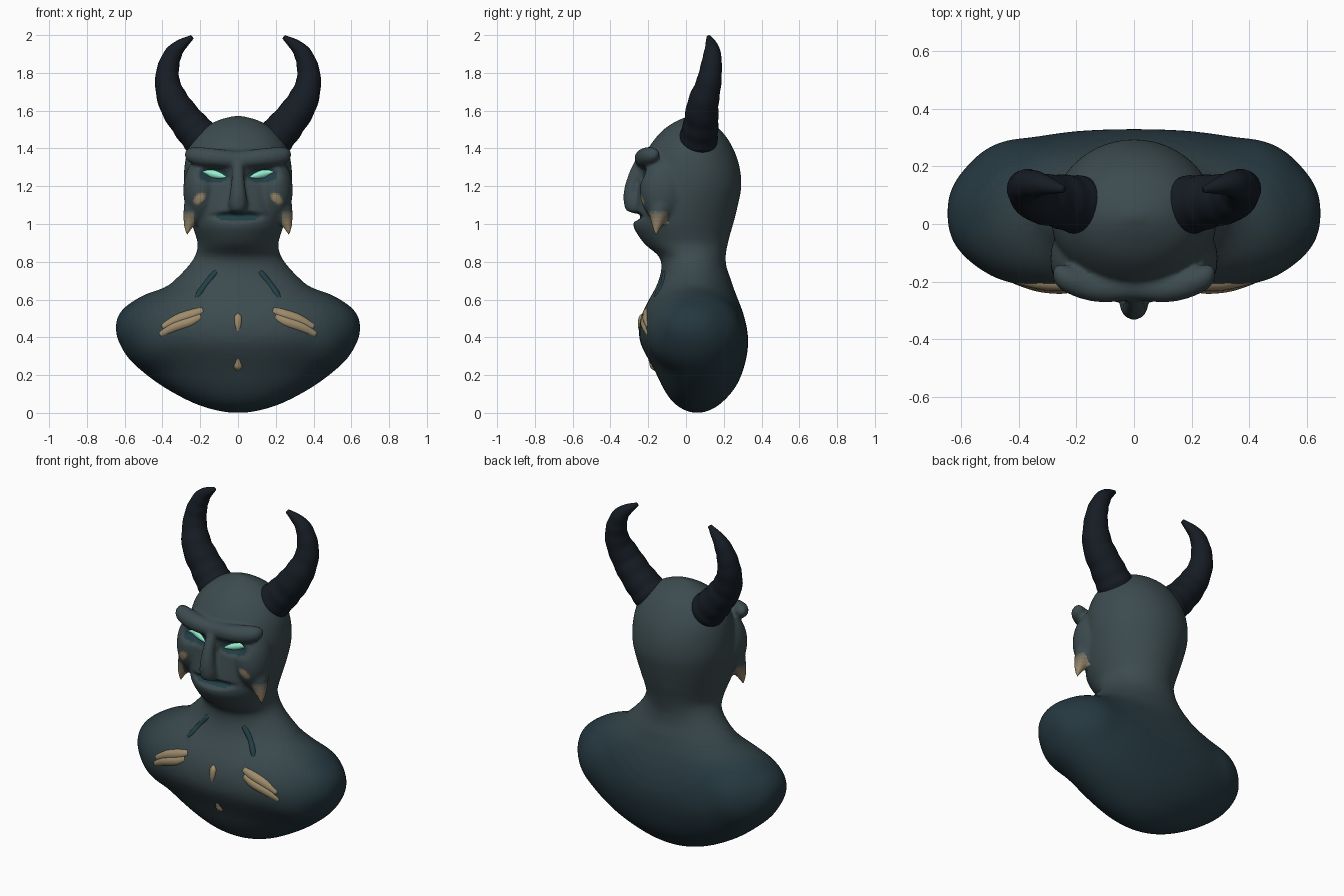
import bpy, bmesh, math
from mathutils import Vector, Matrix
from mathutils.bvhtree import BVHTree

if "Cube" in bpy.data.objects:
    bpy.data.objects.remove(bpy.data.objects["Cube"])


def material(name, rgb):
    m = bpy.data.materials.new(name)
    m.diffuse_color = (*rgb, 1)
    m.use_nodes = True
    m.node_tree.nodes["Principled BSDF"].inputs["Base Color"].default_value = m.diffuse_color
    return m


def mix(a, b, t):
    return [p + (q - p) * t for p, q in zip(a, b)]


LIGHT, DEEP, TAN = (0.046, 0.071, 0.078), (0.018, 0.039, 0.050), (0.34, 0.26, 0.15)
STEPS = 12
SKINS = [material(f"skin_{i}", mix(LIGHT, DEEP, i / (STEPS - 1))) for i in range(STEPS)]
TIPS = [material(f"spike_{i}", mix(LIGHT, TAN, (i + 1) / 6)) for i in range(6)]
HORN = material("horn", (0.008, 0.012, 0.018))
BONE = material("bone", TAN)
TEAL = material("teal", (0.016, 0.050, 0.062))
GLOW = material("glow", (0.30, 0.85, 0.62))


def smooth_rows(rows, steps):
    """Catmull-Rom through rows of numbers."""
    out = []
    for i in range(len(rows) - 1):
        a, b, c, d = (rows[max(0, min(len(rows) - 1, i + k))] for k in (-1, 0, 1, 2))
        for s in range(steps):
            t = s / steps
            out.append([0.5 * (2 * q + (r - p) * t + (2 * p - 5 * q + 4 * r - u) * t * t
                               + (3 * q - p - 3 * r + u) * t ** 3)
                        for p, q, r, u in zip(a, b, c, d)])
    out.append(list(rows[-1]))
    return out


def skin_rings(bm, rings):
    loops = [[bm.verts.new(p) for p in ring] for ring in rings]
    n = len(loops[0])
    for a, b in zip(loops, loops[1:]):
        for i in range(n):
            bm.faces.new((a[i], a[(i + 1) % n], b[(i + 1) % n], b[i]))
    bm.faces.new(loops[0][::-1])
    bm.faces.new(loops[-1])


def tube(bm, rows, steps=6, sides=16, ridge=0.0, waves=0):
    """Sweep a circle along rows of (x, y, z, radius)."""
    pts = smooth_rows(rows, steps)
    rings = []
    for i, p in enumerate(pts):
        t = (Vector(pts[min(i + 1, len(pts) - 1)][:3]) - Vector(pts[max(i - 1, 0)][:3])).normalized()
        u = t.cross(Vector((0, 1, 0))).normalized()
        v = u.cross(t)
        r = max(p[3], 0.003) * (1 + ridge * math.sin(2 * math.pi * waves * i / len(pts)))
        rings.append([Vector(p[:3]) + r * (u * math.cos(a) + v * math.sin(a))
                      for a in (2 * math.pi * k / sides for k in range(sides))])
    skin_rings(bm, rings)


def ellipsoid(bm, loc, size, roll=0.0):
    m = Matrix.Translation(loc) @ Matrix.Rotation(roll, 4, 'Y') @ Matrix.Diagonal((*size, 1))
    bmesh.ops.create_icosphere(bm, subdivisions=4, radius=1, matrix=m)


def finish(bm, name, mats=()):
    bmesh.ops.recalc_face_normals(bm, faces=bm.faces)
    me = bpy.data.meshes.new(name)
    bm.to_mesh(me)
    bm.free()
    me.polygons.foreach_set("use_smooth", [True] * len(me.polygons))
    ob = bpy.data.objects.new(name, me)
    bpy.context.collection.objects.link(ob)
    me.materials.clear()
    for m in mats:
        me.materials.append(m)
    return ob


# Torso, neck and head: z, half width, front y, back y, squareness
PROFILE = [
    (-.006, .05, .03, .09, 2), (.025, .18, -.035, .155, 2), (.07, .285, -.085, .21, 2),
    (.145, .415, -.13, .27, 2.1), (.23, .525, -.168, .305, 2.2), (.31, .595, -.215, .325, 2.35),
    (.38, .638, -.248, .332, 2.45), (.45, .655, -.252, .324, 2.45), (.54, .628, -.228, .30, 2.3),
    (.615, .52, -.188, .27, 2.1), (.655, .41, -.165, .255, 2), (.70, .34, -.145, .24, 2),
    (.77, .27, -.13, .215, 2), (.83, .228, -.145, .21, 2), (.89, .213, -.215, .22, 2),
    (.95, .228, -.26, .235, 2), (1.0, .244, -.28, .25, 2), (1.1, .268, -.268, .275, 2),
    (1.2, .284, -.252, .293, 2), (1.3, .284, -.24, .284, 2), (1.4, .262, -.20, .25, 2),
    (1.49, .20, -.13, .19, 2), (1.545, .115, -.05, .115, 2), (1.573, .02, .02, .04, 2)]


def body_ring(z, w, front, back, n, sides=64):
    c, b = (front + back) / 2, (back - front) / 2
    ring = []
    for k in range(sides):
        a = 2 * math.pi * k / sides
        ca, sa = math.cos(a), math.sin(a)
        ring.append((math.copysign(abs(ca) ** (2 / n), ca) * w,
                     c + math.copysign(abs(sa) ** (2 / n), sa) * b, z))
    return ring


bm = bmesh.new()
skin_rings(bm, [body_ring(*r) for r in smooth_rows(PROFILE, 4)])
# Brow ridge and nose
half = [(.282, -.165, 1.378, .010), (.262, -.17, 1.372, .034), (.215, -.195, 1.36, .049),
        (.12, -.222, 1.35, .05)]
tube(bm, half + [(0, -.218, 1.34, .048)] + [(-x, y, z, r) for x, y, z, r in half[::-1]])
tube(bm, [(0, -.22, 1.36, .024), (0, -.262, 1.29, .03), (0, -.288, 1.18, .041),
          (0, -.28, 1.11, .05), (0, -.265, 1.068, .042)])
for s in (-1, 1):
    # Round shoulders
    ellipsoid(bm, (s * .385, .045, .425), (.25, .258, .23))
    # Cheekbones and cheek spikes
    ellipsoid(bm, (s * .195, -.12, 1.18), (.095, .125, .17))
    tube(bm, [(s * .20, -.12, 1.16, .075), (s * .232, -.14, 1.07, .06),
              (s * .258, -.153, 1.005, .033), (s * .272, -.16, .94, .006)])
raw = finish(bm, "body_blockout")
rm = raw.modifiers.new("fuse", 'REMESH')
rm.mode = 'VOXEL'
rm.voxel_size = 0.0095
sm = raw.modifiers.new("soften", 'SMOOTH')
sm.iterations = 12
me = bpy.data.meshes.new_from_object(raw.evaluated_get(bpy.context.evaluated_depsgraph_get()))
bpy.data.objects.remove(raw)
bm = bmesh.new()
bm.from_mesh(me)
# Melt the shoulders into the chest
low = [v for v in bm.verts if v.co.z < .70]
for _ in range(90):
    bmesh.ops.smooth_vert(bm, verts=low, factor=.5, use_axis_x=True, use_axis_y=True, use_axis_z=True)

# Press eye sockets and mouth into the face: x, z, half width, half height, depth
DENTS = [(-.125, 1.258, .085, .04, .025), (.125, 1.258, .085, .04, .025), (0, 1.04, .125, .024, .035)]


def dist(co, d):
    return ((co.x - d[0]) / d[2]) ** 2 + ((co.z - d[1]) / d[3]) ** 2


for v in bm.verts:
    if v.co.y < -.1:
        v.co.y += sum(d[4] * math.exp(-dist(v.co, d) ** 2)
                      for d in DENTS if not (d[0] and abs(v.co.x) < .04))
body = finish(bm, "body", SKINS + TIPS + [TEAL])
me = body.data
# Tint: darker towards shoulders and back, teal sockets and lips, tan spikes and scars
for p in me.polygons:
    c = p.center
    e = (c.x / .62) ** 2 + ((c.z - .65) / .65) ** 2 + 2 * max(0, c.y + .1)
    fade = max(0, min(1, (.85 - c.z) / .25))
    p.material_index = int(min(1, e) * fade * (STEPS - 1))
    if c.y < -.08 and c.z > .9:
        tip = (1.08 - c.z) / .10 if abs(c.x) > .232 and abs(c.y + .155) < .06 else 0
        u, w = abs(c.x) - .205, c.z - 1.135
        tip = max(tip, 1.2 - ((u - w) / .055) ** 2 - ((u + w) / .035) ** 2)
        if tip > .08:
            p.material_index = STEPS + int(min(.99, tip) * 6)
        if any(dist(c, d) < .9 for d in DENTS) and c.y > -.29:
            p.material_index = STEPS + 6

bvh = BVHTree.FromPolygons([v.co for v in me.vertices], [list(p.vertices) for p in me.polygons])


def on_front(x, z, inset=0.0):
    return bvh.ray_cast(Vector((x, -2, z)), Vector((0, 1, 0)))[0].y + inset


def surface_tube(bm, pts, inset):
    tube(bm, [(x, on_front(x, z, inset), z, r) for x, z, r in pts], sides=12)


# Horns
bm = bmesh.new()
for s in (-1, 1):
    tube(bm, [(s * .15, .065, 1.40, .098), (s * .20, .068, 1.46, .100), (s * .265, .08, 1.535, .092),
              (s * .335, .09, 1.635, .083), (s * .373, .12, 1.745, .067), (s * .365, .135, 1.845, .055),
              (s * .325, .138, 1.925, .040), (s * .243, .12, 1.990, .012)],
         steps=10, sides=28, ridge=.018, waves=9)
finish(bm, "horns", [HORN])

# Glowing eyes
bm = bmesh.new()
for s in (-1, 1):
    tube(bm, [(s * x, on_front(s * x, z, .004), z, r) for x, z, r in (
        (.062, 1.248, .003), (.095, 1.256, .017), (.13, 1.265, .022), (.16, 1.272, .016), (.19, 1.277, .003))])
finish(bm, "eyes", [GLOW])

# Collar grooves
bm = bmesh.new()
for s in (-1, 1):
    surface_tube(bm, [(s * .105, .755, .006), (s * .125, .735, .017), (s * .17, .68, .016),
                      (s * .205, .63, .017), (s * .222, .60, .006)], .010)
finish(bm, "collar_marks", [TEAL])

# Chest scars and sternum studs
bm = bmesh.new()
for s in (-1, 1):
    for dz, dx in ((.018, 0), (-.02, .012)):
        surface_tube(bm, [(s * (.185 + dx), .525 + dz * .8, .022), (s * (.24 + dx), .502 + dz, .030),
                          (s * (.32 + dx), .475 + dz, .030), (s * (.40 + dx), .435 + dz, .020)], .018)
surface_tube(bm, [(0, .525, .01), (0, .50, .022), (0, .46, .018), (0, .42, .006)], .010)
surface_tube(bm, [(0, .32, .006), (0, .28, .018), (0, .25, .026), (0, .225, .012)], .016)
finish(bm, "chest_scars", [BONE])
